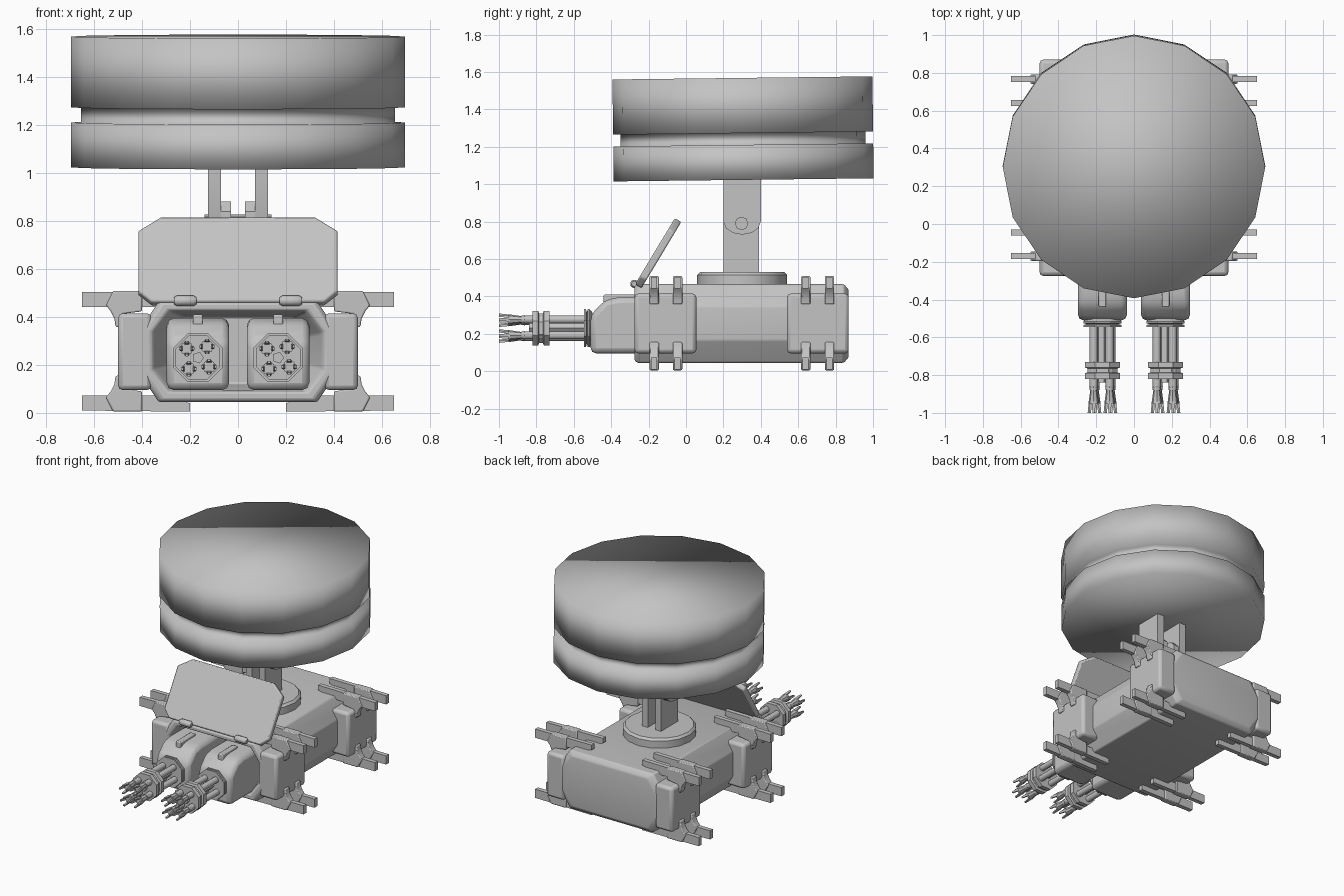
import bpy, bmesh, math
from mathutils import Matrix, Vector

if "Cube" in bpy.data.objects:
    bpy.data.objects.remove(bpy.data.objects["Cube"])

grey = bpy.data.materials.new("steel_grey")
grey.diffuse_color = (0.55, 0.55, 0.55, 1)
grey.use_nodes = True
grey.node_tree.nodes["Principled BSDF"].inputs["Base Color"].default_value = grey.diffuse_color


def loft(name, rings, bevel=0, angle=40, xf=None, segments=2):
    """Skin a list of equal-length rings, cap both ends."""
    bm = bmesh.new()
    rows = [[bm.verts.new(p) for p in r] for r in rings]
    n = len(rows[0])
    for a, b in zip(rows, rows[1:]):
        for i in range(n):
            j = (i + 1) % n
            bm.faces.new((a[i], a[j], b[j], b[i]))
    bm.faces.new(rows[0])
    bm.faces.new(rows[-1][::-1])
    bmesh.ops.recalc_face_normals(bm, faces=bm.faces)
    if xf:
        bm.transform(xf)
    me = bpy.data.meshes.new(name)
    bm.to_mesh(me)
    bm.free()
    me.polygons.foreach_set("use_smooth", [True] * len(me.polygons))
    me.set_sharp_from_angle(angle=math.radians(angle))
    me.materials.append(grey)
    ob = bpy.data.objects.new(name, me)
    bpy.context.collection.objects.link(ob)
    if bevel:
        m = ob.modifiers.new("bevel", 'BEVEL')
        m.width, m.segments = bevel, segments
        m.limit_method = 'ANGLE'
        m.angle_limit = math.radians(30)
    return ob


def octagon(hx, z0, z1, cx, cz, y):
    return [(hx - cx, y, z0), (hx, y, z0 + cz), (hx, y, z1 - cz), (hx - cx, y, z1),
            (cx - hx, y, z1), (-hx, y, z1 - cz), (-hx, y, z0 + cz), (cx - hx, y, z0)]


def box(name, x0, x1, y0, y1, z0, z1, bevel=0):
    ring = lambda z: [(x0, y0, z), (x1, y0, z), (x1, y1, z), (x0, y1, z)]
    return loft(name, [ring(z0), ring(z1)], bevel)


def extrude_x(name, yz, x0, x1, bevel=0):
    return loft(name, [[(x, y, z) for y, z in yz] for x in (x0, x1)], bevel)


def extrude_y(name, xz, y0, y1, bevel=0):
    return loft(name, [[(x, y, z) for x, z in xz] for y in (y0, y1)], bevel)


def turned(name, profile, centre, axis='Z', n=16, angle=40, phase=0, tilt=0):
    """Lathe (radius, offset) pairs around an axis through centre."""
    rings = [[(r * math.cos(2 * math.pi * i / n + phase),
               r * math.sin(2 * math.pi * i / n + phase), h) for i in range(n)]
             for r, h in profile]
    rot = {'Z': Matrix(), 'X': Matrix.Rotation(math.pi / 2, 4, 'Y'),
           'Y': Matrix.Rotation(-math.pi / 2, 4, 'X')}[axis]
    xf = Matrix.Translation(centre) @ Matrix.Rotation(tilt, 4, 'X') @ rot
    return loft(name, rings, angle=angle, xf=xf)


# Large drum, slightly tilted, with a groove around it
turned("drum", [(0.695, -0.27), (0.695, -0.083), (0.655, -0.083), (0.655, -0.02),
                (0.695, -0.02), (0.695, 0.275)], (0, 0.305, 1.293), angle=180, tilt=0.012)

# Post: outer hanging plates with round ends, inner standing plates, bolt, round foot
hanger = [(0.20, 1.05), (0.20, 0.80)]
hanger += [(0.30 - 0.10 * math.cos(t), 0.80 - 0.07 * math.sin(t))
           for t in [math.pi * i / 6 for i in range(1, 6)]]
hanger += [(0.40, 0.80), (0.40, 1.05)]
for s in (-1, 1):
    extrude_x("hanger_plate", hanger, s * 0.07, s * 0.125)
    extrude_x("standing_plate", [(0.20, 0.50), (0.39, 0.50), (0.39, 0.84), (0.35, 0.88),
                                 (0.24, 0.88), (0.20, 0.84)], s * 0.03, s * 0.075)
turned("pivot_bolt", [(0.036, -0.14), (0.036, 0.14)], (0, 0.297, 0.79), 'X', 8)
turned("post_foot", [(0.24, 0.44), (0.24, 0.515), (0.225, 0.53)], (0, 0.30, 0), n=16)

# Chamfered hull with a framed recess at the front
loft("hull", [octagon(0.37, 0.075, 0.435, 0.07, 0.10, 0.87),
              octagon(0.41, 0.045, 0.465, 0.08, 0.12, 0.845),
              octagon(0.41, 0.045, 0.465, 0.08, 0.12, -0.255),
              octagon(0.395, 0.055, 0.455, 0.08, 0.12, -0.275),
              octagon(0.36, 0.085, 0.43, 0.07, 0.09, -0.275),
              octagon(0.345, 0.095, 0.42, 0.07, 0.09, -0.25),
              octagon(0.29, 0.12, 0.40, 0.06, 0.08, -0.06)], bevel=0.008)

# Side pads and the bars clipped over them
for s in (-1, 1):
    for y0, y1 in ((-0.275, 0.055), (0.54, 0.87)):
        box("side_pad", s * 0.36, s * 0.50, y0, y1, 0.095, 0.415, 0.02)
    for y in (-0.17, -0.045, 0.64, 0.767):
        for top in (False, True):
            f = (lambda z: z) if not top else (lambda z: 0.513 - z)
            bar = [(0.20, 0.005), (0.65, 0.010), (0.65, 0.072), (0.30, 0.072), (0.20, 0.04)]
            clip = [(0.40, 0.005), (0.52, 0.005), (0.55, 0.065), (0.53, 0.09),
                    (0.515, 0.12), (0.51, 0.155), (0.48, 0.155), (0.48, 0.10), (0.40, 0.09)]
            extrude_y("foot_bar", [(s * x, f(z)) for x, z in bar], y - 0.016, y + 0.016)
            extrude_y("bar_clip", [(s * x, f(z)) for x, z in clip], y - 0.025, y + 0.025, 0.006)

# Leaning shield plate on two hinges
plate = [(-0.36, 0), (0.36, 0), (0.415, 0.05), (0.415, 0.345),
         (0.32, 0.412), (-0.32, 0.412), (-0.415, 0.345), (-0.415, 0.05)]
lean = Matrix.Translation((0, -0.272, 0.465)) @ Matrix.Rotation(math.radians(-31), 4, 'X')
loft("shield", [[(x, y, z) for x, z in plate] for y in (0, 0.04)], bevel=0.008, xf=lean)
for s in (-1, 1):
    turned("shield_hinge", [(0.014, -0.047), (0.022, -0.035), (0.022, 0.035), (0.014, 0.047)],
           (s * 0.22, -0.277, 0.467), 'X', 10)

# Twin rotary guns
AXIS_Z = 0.23
for s in (-1, 1):
    cx = s * 0.167
    extrude_x("gun_housing", [(-0.51, 0.095), (-0.51, 0.30), (-0.435, 0.38), (-0.36, 0.395),
                              (-0.02, 0.395), (-0.02, 0.095)], cx - 0.13, cx + 0.13, 0.03)
    box("housing_rib", cx - 0.02, cx + 0.02, -0.44, -0.27, 0.36, 0.41, 0.006)
    turned("gun_face", [(0.09, -0.50), (0.11, -0.515), (0.11, -0.525), (0.09, -0.53),
                        (0.11, -0.535), (0.11, -0.545)],
           (cx, 0, AXIS_Z), 'Y', 8, phase=math.pi / 8)
    turned("barrel_clamp", [(0.10, -0.82), (0.10, -0.79), (0.085, -0.785), (0.085, -0.765),
                            (0.10, -0.76), (0.10, -0.73)],
           (cx, 0, AXIS_Z), 'Y', 8, phase=math.pi / 8)
    turned("spindle", [(0.025, -0.84), (0.025, -0.5)], (cx, 0, AXIS_Z), 'Y', 5)
    for i in range(4):
        a = math.pi / 4 + 0.1 + i * math.pi / 2
        bx, bz = cx + 0.06 * math.cos(a), AXIS_Z + 0.06 * math.sin(a)
        turned("barrel", [(0.022, -0.88), (0.022, -0.50)], (bx, 0, bz), 'Y', 10)
        turned("muzzle", [(0.028, -0.95), (0.018, -0.88), (0.024, -0.86)],
               (bx, 0, bz), 'Y', 8)
        # Flared prongs around each muzzle
        for k in range(4):
            rot = Matrix.Translation((bx, 0, bz)) @ Matrix.Rotation(k * math.pi / 2, 4, 'Y')
            loft("muzzle_prong", [[(-w, y, r - 0.009), (w, y, r - 0.009), (w, y, r), (-w, y, r)]
                                  for w, y, r in ((0.011, -0.94, 0.026), (0.006, -1.0, 0.032))],
                 xf=rot)
